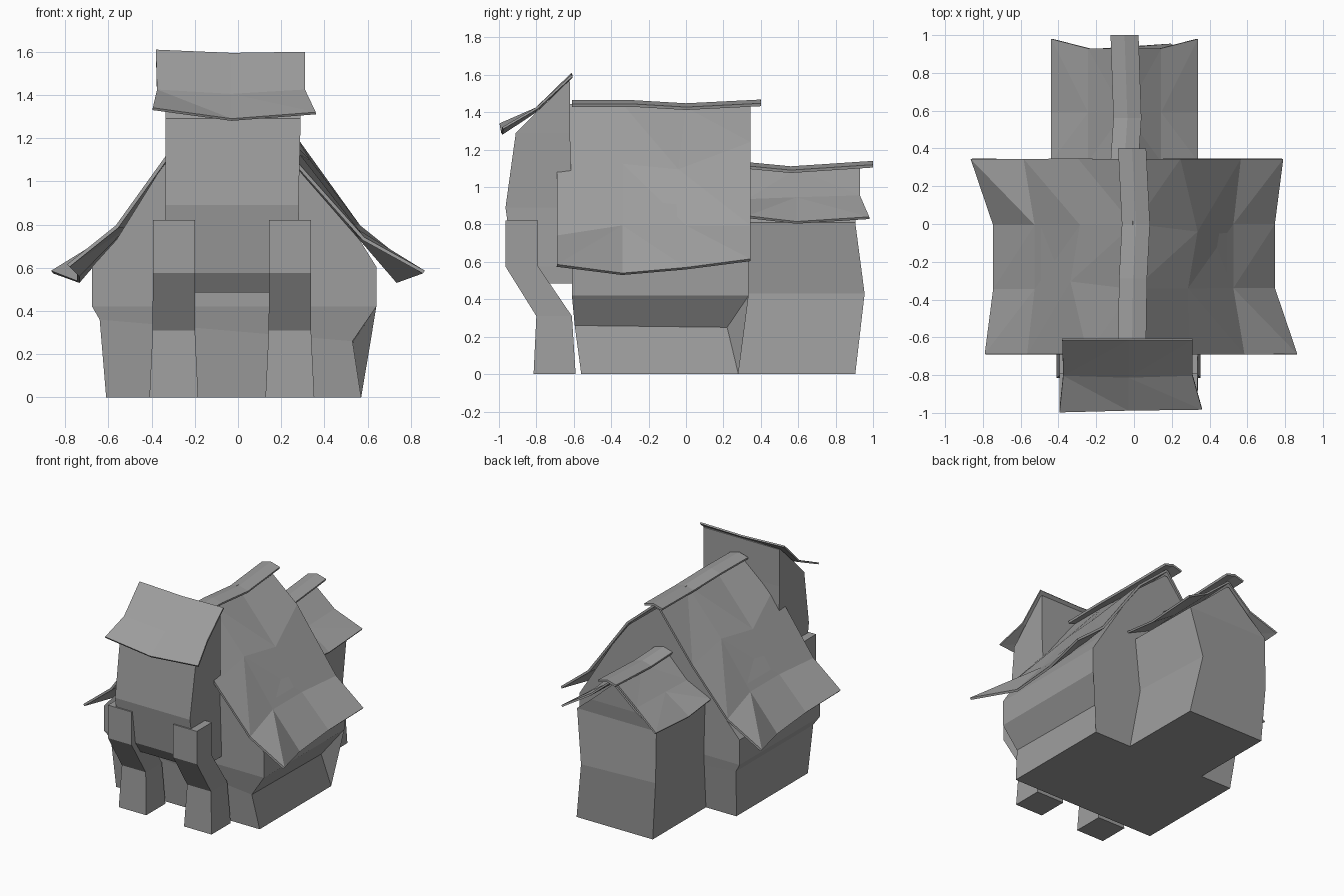
import bpy
import bmesh

grey = bpy.data.materials.new("dark_grey")
grey.diffuse_color = (0.34, 0.34, 0.34, 1)


def make(name, verts, faces, thickness=0):
    mesh = bpy.data.meshes.new(name)
    mesh.from_pydata(verts, [], faces)
    bm = bmesh.new()
    bm.from_mesh(mesh)
    bmesh.ops.remove_doubles(bm, verts=bm.verts, dist=0.0005)
    bm.to_mesh(mesh)
    bm.free()
    mesh.materials.append(grey)
    obj = bpy.data.objects.new(name, mesh)
    bpy.context.collection.objects.link(obj)
    if thickness:
        mod = obj.modifiers.new("thickness", "SOLIDIFY")
        mod.thickness = thickness
        mod.offset = 0
    return obj


def box(z, x0, x1, y0, y1):
    return [(x0, y0, z), (x1, y0, z), (x1, y1, z), (x0, y1, z)]


def stack(name, levels):
    """Closed block through rings of corners."""
    n, m = len(levels), len(levels[0])
    verts = [p for lv in levels for p in lv]
    faces = [tuple(range(m))[::-1], tuple(range(m * n - m, m * n))]
    for k in range(n - 1):
        for i in range(m):
            j = (i + 1) % m
            faces.append((m * k + i, m * k + j, m * k + m + j, m * k + m + i))
    return make(name, verts, faces)


def sheet(name, rows, thickness):
    """Thin triangulated grid through rows of points."""
    w = len(rows[0])
    faces = []
    for r in range(len(rows) - 1):
        for c in range(w - 1):
            a, b = r * w + c, r * w + c + 1
            d, e = a + w, b + w
            faces += [(a, b, d), (b, e, d)] if r == 0 else [(a, b, e), (a, e, d)]
    return make(name, [p for row in rows for p in row], faces, thickness)


def ridge_cap(name, stations, half=0.072, drop=0.02):
    rows = [[(x - half, y, z - drop), (x, y, z), (x + half, y, z - drop)]
            for x, y, z in stations]
    return sheet(name, rows, 0.016)


# Lower walls, with a dent in the right-hand rear corner (third ring corner)
def wall_ring(*args):
    a, b, c, d = box(*args)
    return [a, b, c, c, d]


stack("lower_walls", [
    wall_ring(0, -0.61, 0.57, -0.56, 0.28),
    [(-0.64, -0.58, 0.36), (0.53, -0.595, 0.26), (0.53, 0.22, 0.25),
     (0.612, 0.313, 0.25), (-0.64, 0.325, 0.36)],
    wall_ring(0.42, -0.675, 0.64, -0.61, 0.335)])

# Upper walls and gable, skewed to follow the crooked roof
stack("gable_walls", [
    box(0.42, -0.675, 0.64, -0.61, 0.335),
    box(0.605, -0.675, 0.64, -0.61, 0.335),
    box(0.73, -0.562, 0.562, -0.61, 0.335),
    [(-0.375, -0.61, 1.03), (0.30, -0.61, 1.03), (0.375, 0.335, 1.03), (-0.30, 0.335, 1.03)],
    [(-0.235, -0.61, 1.22), (0.155, -0.61, 1.22), (0.235, 0.335, 1.22), (-0.155, 0.335, 1.22)],
    box(1.40, -0.01, 0.01, -0.61, 0.335)])

# Main roof: the left slope is the right slope turned half round
slope = [
    [(0, -0.69, 1.44), (0.29, -0.69, 1.06), (0.58, -0.69, 0.735), (0.86, -0.69, 0.58)],
    [(0, -0.34, 1.44), (0.28, -0.34, 1.12), (0.52, -0.34, 0.79), (0.74, -0.34, 0.535)],
    [(0, 0.0, 1.42), (0.33, -0.04, 1.09), (0.52, 0.0, 0.79), (0.74, 0.0, 0.565)],
    [(0, 0.345, 1.44), (0.24, 0.345, 1.235), (0.56, 0.345, 0.79), (0.785, 0.345, 0.61)]]
sheet("main_roof_right", slope, 0.016)
sheet("main_roof_left", [[(-x, -0.345 - y, z) for x, y, z in row] for row in slope], 0.016)
ridge_cap("main_ridge_cap", [(-0.01, -0.61, 1.457), (-0.005, -0.29, 1.457),
                             (0.01, 0, 1.44), (-0.01, 0.4, 1.46)])

# Rear wing with its own gable roof
stack("rear_wing", [
    [(-0.36, 0.25, 0), (0.27, 0.25, 0), (0.266, 0.905, 0), (-0.36, 0.905, 0)],
    [(-0.38, 0.25, 0.43), (0.23, 0.25, 0.43), (0.195, 0.955, 0.43), (-0.39, 0.915, 0.43)],
    [(-0.39, 0.25, 0.81), (0.27, 0.25, 0.81), (0.262, 0.905, 0.81), (-0.39, 0.905, 0.81)],
    box(0.915, -0.235, 0.135, 0.25, 0.92),
    box(1.07, -0.06, -0.04, 0.25, 0.925)])
for side, s in (("left", -1), ("right", 1)):
    rows = []
    for y, ye, zr, zm, ze in ((0.33, 0.33, 1.12, 0.93, 0.84),
                              (0.59, 0.59, 1.09, 0.94, 0.81),
                              (0.93, 0.98, 1.11, 0.95, 0.835)):
        rows.append([(-0.05, y, zr), (-0.05 + s * 0.19, y, zm), (-0.05 + s * 0.385, ye, ze)])
    sheet("rear_roof_" + side, rows, 0.014)
ridge_cap("rear_ridge_cap", [(-0.05, 0.33, 1.125), (-0.035, 0.56, 1.103), (-0.05, 1.0, 1.132)])

# Front tower overhanging on posts, under a sloping roof
stack("front_tower", [
    box(0.485, -0.335, 0.29, -0.86, -0.60),
    box(0.575, -0.335, 0.29, -0.92, -0.60),
    box(0.89, -0.335, 0.28, -0.965, -0.61),
    box(1.29, -0.335, 0.29, -0.91, -0.62),
    box(1.38, -0.335, 0.29, -0.82, -0.62),
    box(1.565, -0.335, 0.29, -0.63, -0.62)])
sheet("tower_roof", [
    [(-0.38, -0.61, 1.605), (-0.03, -0.61, 1.59), (0.31, -0.61, 1.595)],
    [(-0.375, -0.80, 1.42), (-0.03, -0.81, 1.40), (0.31, -0.80, 1.42)],
    [(-0.395, -0.995, 1.335), (-0.03, -0.985, 1.285), (0.36, -0.98, 1.315)]], 0.012)

# Two kinked front posts
for side, cx in (("left", -0.297), ("right", 0.24)):
    stack("front_post_" + side, [
        box(z, cx - h, cx + h, y0, y1) for z, h, y0, y1 in (
            (0, 0.113, -0.815, -0.59), (0.31, 0.098, -0.80, -0.61),
            (0.575, 0.097, -0.965, -0.79), (0.82, 0.097, -0.965, -0.79))])
